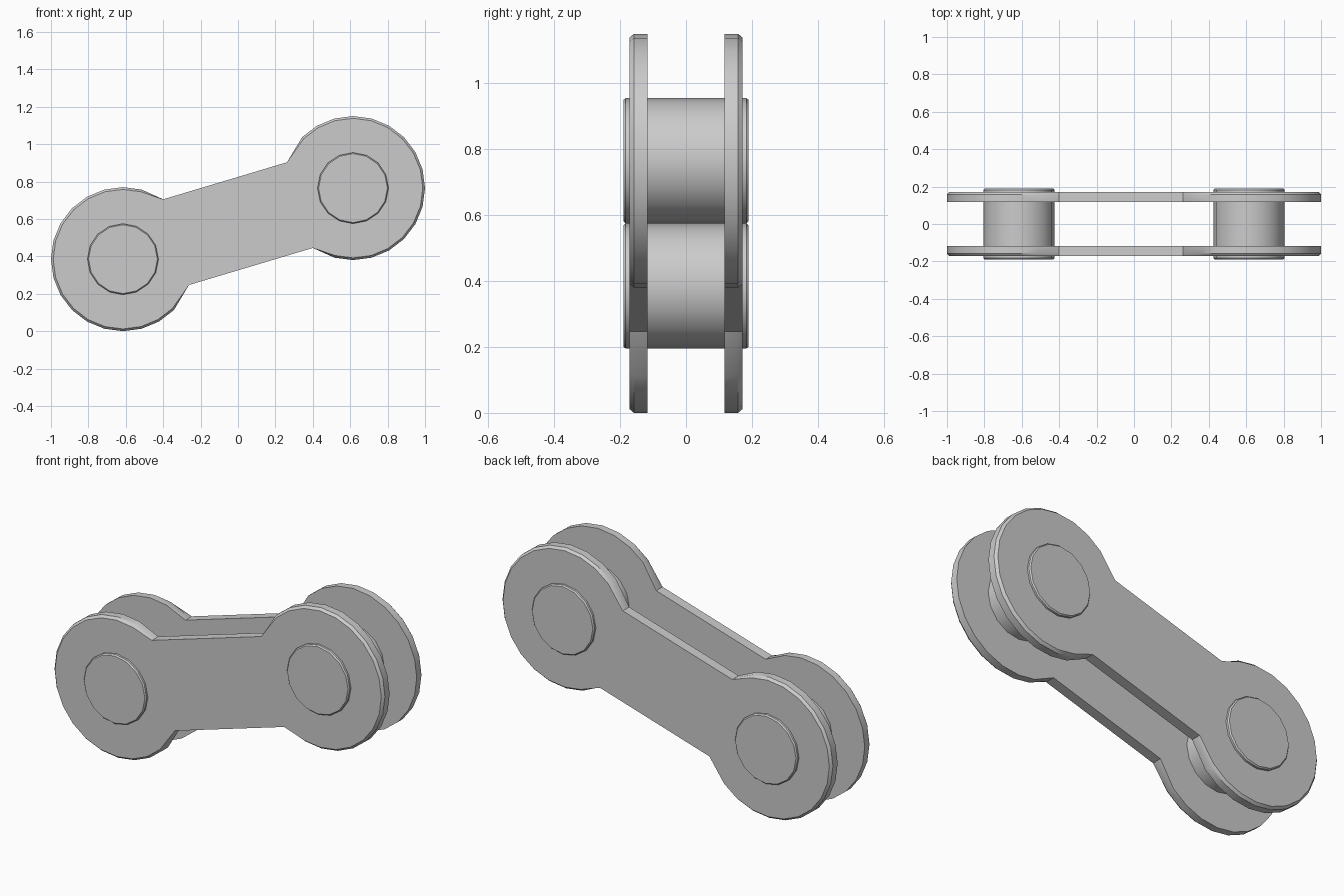
import bpy, bmesh
from math import cos, sin, radians

if "Cube" in bpy.data.objects:
    bpy.data.objects.remove(bpy.data.objects["Cube"])

CX, CZ = 0.615, 0.385      # left eye centre
MID_Z = 0.575              # link centre height
R = 0.385
ARC = range(75, 316, 15)


def outline(r):
    # one rounded eye, then the same half turned 180 degrees
    half = [(-0.40, 0.705)]
    half += [(-CX + r * cos(radians(a)), CZ + r * sin(radians(a))) for a in ARC]
    half += [(-0.262, 0.247)]
    return half + [(-x, 2 * MID_Z - z) for x, z in half]


def loft(name, layers):
    # layers: list of (y, outline points)
    bm = bmesh.new()
    rings = [[bm.verts.new((x, y, z)) for x, z in pts] for y, pts in layers]
    for a, b in zip(rings, rings[1:]):
        n = len(a)
        for i in range(n):
            j = (i + 1) % n
            bm.faces.new((a[i], a[j], b[j], b[i]))
    bm.faces.new(rings[0])
    bm.faces.new(rings[-1])
    bmesh.ops.recalc_face_normals(bm, faces=bm.faces)
    me = bpy.data.meshes.new(name)
    bm.to_mesh(me)
    bm.free()
    ob = bpy.data.objects.new(name, me)
    bpy.context.collection.objects.link(ob)
    bpy.ops.object.select_all(action='DESELECT')
    ob.select_set(True)
    bpy.context.view_layer.objects.active = ob
    bpy.ops.object.shade_smooth_by_angle(angle=radians(32))
    return ob


# side plates with a chamfered outer rim
for name, s in (("front_plate", -1), ("back_plate", 1)):
    loft(name, [(s * 0.117, outline(R)),
                (s * 0.158, outline(R)),
                (s * 0.172, outline(R - 0.012))])


# pins through both eyes
def circle(cx, cz, r, n=16):
    return [(cx + r * cos(radians(360 * i / n)), cz + r * sin(radians(360 * i / n)))
            for i in range(n)]


for name, x, z in (("left_pin", -CX, CZ), ("right_pin", CX, 2 * MID_Z - CZ)):
    loft(name, [(y, circle(x, z, r)) for y, r in
                ((-0.19, 0.184), (-0.183, 0.19), (0.183, 0.19), (0.19, 0.184))])
